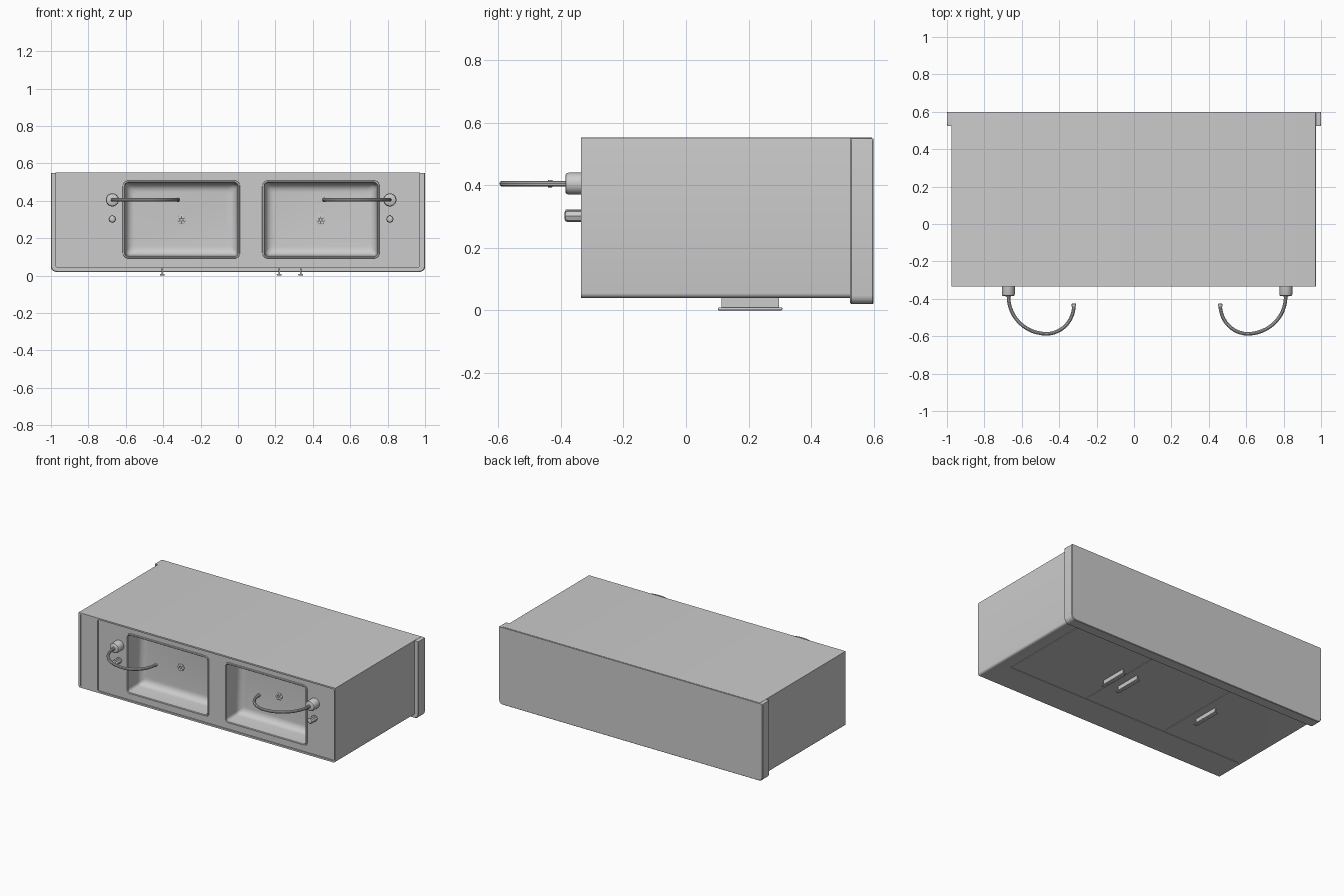
import bpy, bmesh
from math import pi, sin, cos
from mathutils import Matrix

if "Cube" in bpy.data.objects:
    bpy.data.objects.remove(bpy.data.objects["Cube"])

FACE = -0.335      # counter face
MID = 0.07         # mirror line of the two sinks


def finish(name, bm, smooth=True):
    bmesh.ops.recalc_face_normals(bm, faces=bm.faces[:])
    me = bpy.data.meshes.new(name)
    bm.to_mesh(me)
    bm.free()
    ob = bpy.data.objects.new(name, me)
    bpy.context.collection.objects.link(ob)
    if smooth:
        shade(ob)
    return ob


def shade(ob):
    bpy.ops.object.select_all(action='DESELECT')
    ob.select_set(True)
    bpy.context.view_layer.objects.active = ob
    bpy.ops.object.shade_smooth_by_angle(angle=0.6)


def rounded(x0, x1, z0, z1, rb, rt, y, n=5):
    """Rounded rectangle in the xz plane; rb / rt = bottom / top corner radius."""
    pts = []
    corners = [(x1 - rt, z1 - rt, rt, 0), (x0 + rt, z1 - rt, rt, 1),
               (x0 + rb, z0 + rb, rb, 2), (x1 - rb, z0 + rb, rb, 3)]
    for cx, cz, r, q in corners:
        for i in range(n + 1):
            a = (q + i / n) * pi / 2
            pts.append((cx + r * cos(a), y, cz + r * sin(a)))
    return pts


def ring(cx, cz, r, y, n):
    return [(cx + r * cos(2 * pi * i / n), y, cz + r * sin(2 * pi * i / n)) for i in range(n)]


def loft(name, rings, loop=False):
    bm = bmesh.new()
    vs = [[bm.verts.new(p) for p in r] for r in rings]
    pairs = list(zip(vs, vs[1:])) + ([(vs[-1], vs[0])] if loop else [])
    for a, b in pairs:
        for i in range(len(a)):
            j = (i + 1) % len(a)
            bm.faces.new((a[i], a[j], b[j], b[i]))
    if not loop:
        bm.faces.new(vs[0])
        bm.faces.new(vs[-1])
    return finish(name, bm)


def turned(name, cx, cz, profile, n=24):
    """Round part along y from (radius, y) pairs."""
    return loft(name, [ring(cx, cz, r, y, n) for r, y in profile])


def box(name, x0, x1, y0, y1, z0, z1, bevel=0):
    bm = bmesh.new()
    m = Matrix.Translation(((x0 + x1) / 2, (y0 + y1) / 2, (z0 + z1) / 2))
    bmesh.ops.create_cube(bm, size=1, matrix=m @ Matrix.Diagonal((x1 - x0, y1 - y0, z1 - z0, 1)))
    if bevel:
        bmesh.ops.bevel(bm, geom=bm.edges[:], offset=bevel, segments=3, profile=0.5, affect='EDGES')
    return finish(name, bm)


def cut(target, cutter):
    mod = target.modifiers.new('cut', 'BOOLEAN')
    mod.operation = 'DIFFERENCE'
    mod.solver = 'EXACT'
    mod.object = cutter
    bpy.context.view_layer.objects.active = target
    bpy.ops.object.modifier_apply(modifier=mod.name)
    bpy.data.objects.remove(cutter)


# cabinet body and base plinth
body = loft('cabinet_body', [rounded(-0.976, 0.972, 0.04, 0.552, 0.015, 0.003, y) for y in (FACE, 0.594)])
loft('base_plinth', [rounded(-1 + i, 1 - i, 0.02 + i, 0.55, 0.028, 0.004, y)
                     for i, y in ((0.003, 0.525), (0, 0.529), (0, 0.596), (0.003, 0.6))])

# shallow counter recess and the narrow side strip seam
cut(body, loft('recess_cutter', [rounded(-0.83, 0.962, 0.052, 0.542, 0.012, 0.012, y) for y in (-0.4, FACE + 0.008)]))
cut(body, box('strip_cutter', -0.962, -0.957, -0.4, FACE + 0.006, 0.05, 0.542))

# door seams on the underside
cut(body, box('seam_cutter', -0.95, 0.882, -0.132, -0.128, 0.0, 0.045))
for x in (0.88, 0.28, -0.345):
    cut(body, box('seam_cutter', x - 0.002, x + 0.002, -0.13, 0.522, 0.0, 0.045))


def basin_ring(s, inset, y, r):
    xs = sorted((MID + s * (0.068 + inset), MID + s * (0.678 - inset)))
    r = max(r, 0.008)
    return rounded(xs[0], xs[1], 0.10 + inset, 0.50 - inset, r, r, y)


for s, side in ((-1, 'left'), (1, 'right')):
    # basin hollow with a filleted floor
    floor = -0.185
    hollow = [basin_ring(s, 0, -0.4, 0.022), basin_ring(s, 0.002, -0.32, 0.022)]
    for i in range(7):
        a = i / 6 * pi / 2
        hollow.append(basin_ring(s, 0.008 + 0.045 * (1 - cos(a)), floor - 0.045 * (1 - sin(a)), 0.022))
    cut(body, loft('basin_cutter', hollow))

    # raised basin rim
    loft(side + '_basin_rim', [basin_ring(s, i, y, 0.022 - i) for i, y in
                               ((-0.009, -0.325), (-0.007, -0.333), (0.0, -0.334), (0.004, -0.33), (0.004, -0.318))],
         loop=True)

    # drain with ring of petals
    dx, dz = MID + s * 0.372, 0.298
    turned(side + '_drain', dx, dz, [(0.023, floor + 0.003), (0.023, floor - 0.002), (0.02, floor - 0.004)])
    for k in range(6):
        a = k * pi / 3
        turned(side + '_drain_petal', dx + 0.016 * cos(a), dz + 0.016 * sin(a),
               [(0.009, floor), (0.009, floor - 0.005), (0.006, floor - 0.007)], 10)

    # tap base
    fx, fz = MID + s * 0.742, 0.405
    turned(side + '_tap_base', fx, fz,
           [(0.035, -0.322), (0.035, -0.376), (0.032, -0.383), (0.027, -0.386)], 28)

    # curved spout, two quarter arcs meeting at the furthest point
    path = [(0.741, -0.37)]
    for i in range(25):
        a = pi * i / 24
        rx = 0.203 if i <= 12 else 0.147
        ry = 0.2 if i <= 12 else 0.155
        path.append((0.538 + rx * cos(a), (-0.387 if i <= 12 else -0.432) - ry * sin(a)))
    cu = bpy.data.curves.new(side + '_spout', 'CURVE')
    cu.dimensions = '3D'
    cu.bevel_depth = 0.0095
    cu.bevel_resolution = 3
    cu.use_fill_caps = True
    sp = cu.splines.new('POLY')
    sp.points.add(len(path) - 1)
    for p, (d, y) in zip(sp.points, path):
        p.co = (MID + s * d, y, fz, 1)
    spout = bpy.data.objects.new(side + '_spout', cu)
    bpy.context.collection.objects.link(spout)
    bpy.ops.object.select_all(action='DESELECT')
    spout.select_set(True)
    bpy.context.view_layer.objects.active = spout
    bpy.ops.object.convert(target='MESH')
    shade(bpy.context.object)

    # spout nozzle
    turned(side + '_nozzle', MID + s * 0.391, fz,
           [(0.010, -0.442), (0.012, -0.440), (0.012, -0.428), (0.009, -0.426)], 16)

    # tap knob with a small ridge
    turned(side + '_tap_knob', fx, 0.302, [(0.02, -0.322), (0.02, -0.378), (0.017, -0.385), (0.011, -0.388)], 8)
    box(side + '_knob_ridge', fx - 0.007, fx + 0.007, -0.386, -0.33, 0.311, 0.323, 0.003)

# door handles: flat stem with a grip bar
for i, x in enumerate((-0.405, 0.22, 0.335)):
    box('handle_stem_%d' % (i + 1), x - 0.004, x + 0.004, 0.113, 0.297, 0.004, 0.045)
    box('handle_grip_%d' % (i + 1), x - 0.013, x + 0.013, 0.102, 0.308, 0.0, 0.009, 0.003)

shade(body)
